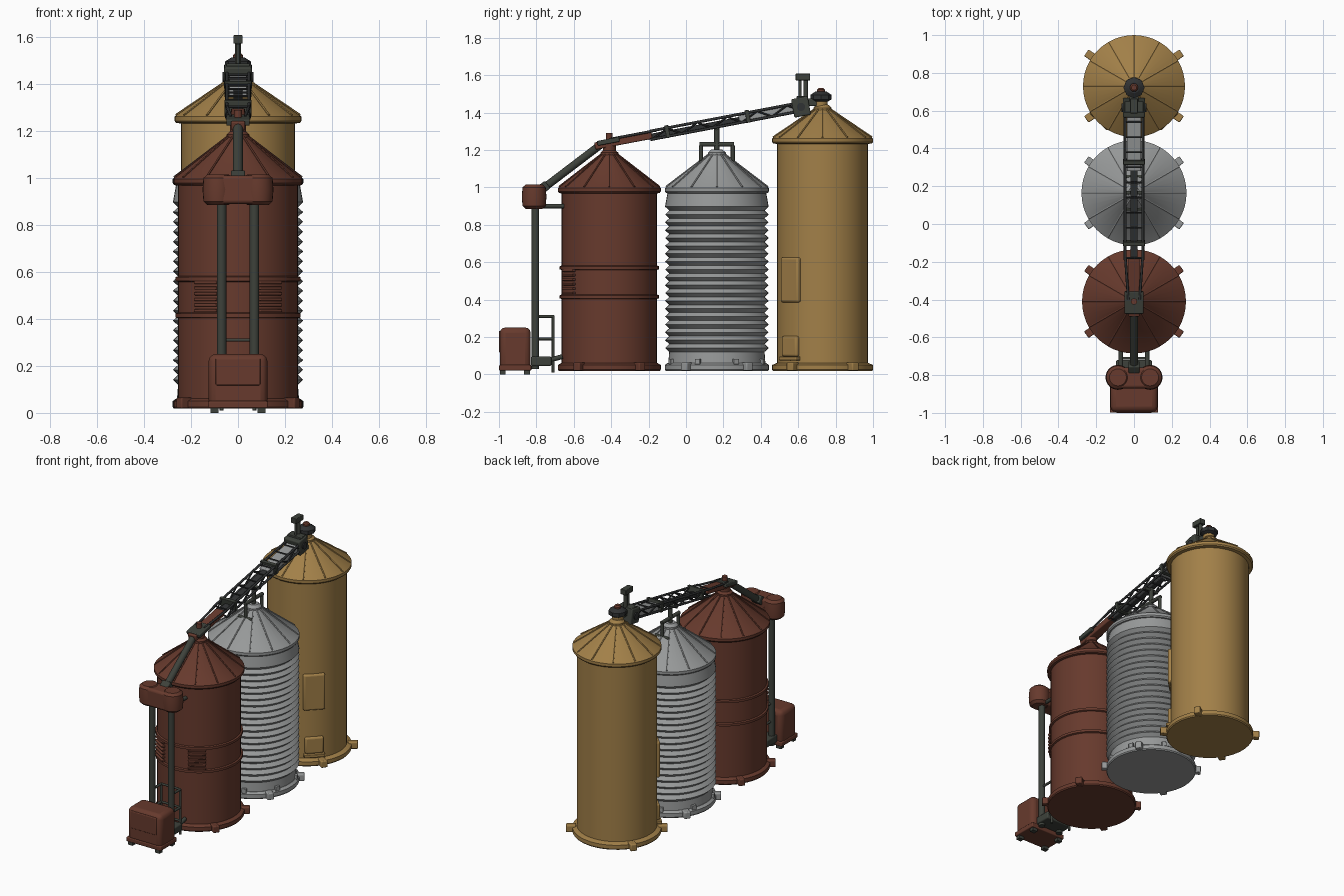
import bpy, bmesh, math
from mathutils import Vector

if "Cube" in bpy.data.objects:
    bpy.data.objects.remove(bpy.data.objects["Cube"])


def mat(name, rgb):
    m = bpy.data.materials.new(name)
    m.diffuse_color = (*rgb, 1)
    m.use_nodes = True
    m.node_tree.nodes["Principled BSDF"].inputs["Base Color"].default_value = m.diffuse_color
    return m


RED = mat("rust red", (0.135, 0.042, 0.026))
GOLD = mat("ochre", (0.36, 0.215, 0.065))
SILVER = mat("galvanised grey", (0.31, 0.32, 0.32))
DARK = mat("dark green grey", (0.047, 0.053, 0.043))
BLACK = mat("charcoal", (0.03, 0.032, 0.033))


def finish(name, bm, m, angle=35, bevel=0):
    bmesh.ops.recalc_face_normals(bm, faces=bm.faces)
    me = bpy.data.meshes.new(name)
    bm.to_mesh(me)
    bm.free()
    me.materials.append(m)
    for p in me.polygons:
        p.use_smooth = True
    me.set_sharp_from_angle(angle=math.radians(angle))
    ob = bpy.data.objects.new(name, me)
    bpy.context.collection.objects.link(ob)
    if bevel:
        b = ob.modifiers.new("bevel", 'BEVEL')
        b.width, b.segments = bevel, 3
    return ob


def lathe(name, profile, y, m, seg=48, x=0):
    """Revolve (radius, z) points about a vertical axis, closing both ends."""
    bm = bmesh.new()
    rings = [[bm.verts.new((x + r * math.cos(2 * math.pi * i / seg),
                            y + r * math.sin(2 * math.pi * i / seg), z))
              for i in range(seg)] for r, z in profile]
    for a, b in zip(rings, rings[1:]):
        for i in range(seg):
            j = (i + 1) % seg
            bm.faces.new((a[i], a[j], b[j], b[i]))
    bm.faces.new(rings[0])
    bm.faces.new(rings[-1])
    return finish(name, bm, m)


def box(name, centre, size, m, bevel=0, turn=0, tilt=0):
    """Box rotated by turn about z and tilt about x."""
    bm = bmesh.new()
    bmesh.ops.create_cube(bm, size=1)
    for v in bm.verts:
        v.co = Vector(a * b for a, b in zip(v.co, size))
    ob = finish(name, bm, m, bevel=bevel)
    ob.location = centre
    ob.rotation_euler = (tilt, 0, turn)
    return ob


def rod(name, p, q, r, m, seg=12):
    p, q = Vector(p), Vector(q)
    bm = bmesh.new()
    bmesh.ops.create_cone(bm, cap_ends=True, segments=seg, radius1=r,
                          radius2=r, depth=(q - p).length)
    ob = finish(name, bm, m, angle=50)
    ob.location = (p + q) / 2
    ob.rotation_mode = 'QUATERNION'
    ob.rotation_quaternion = (q - p).to_track_quat('Z', 'Y')
    return ob


def silo(name, y, m, body, r, eave, apex, re=0.275):
    """Base flange, wall profile, eave, ribbed cone roof and anchor lugs."""
    lathe(name + "_base", [(re - .005, .018), (re, .025), (re, .05), (r, .062)], y, m)
    lathe(name + "_wall", [(r, .03)] + body + [(r, eave - .02)], y, m)
    lathe(name + "_roof", [(r - .01, eave - .035), (re - .006, eave - .03),
                           (re, eave - .022), (re, eave - .004), (re - .008, eave + .003),
                           (.045, apex - .015), (.04, apex)], y, m)
    lathe(name + "_roof_cap", [(.048, apex - .022), (.048, apex - .005), (.03, apex + .012)], y, m, 24)
    for i in range(12):
        a = 2 * math.pi * i / 12
        c, s = math.cos(a), math.sin(a)
        rod(name + "_roof_rib", (c * (re - .006), y + s * (re - .006), eave + .002),
            (c * .042, y + s * .042, apex - .013), .0055, m, 6)
    for a in (35, 145, 215, 325):
        t = math.radians(a)
        box(name + "_anchor_lug", (.278 * math.cos(t), y + .278 * math.sin(t), .042),
            (.06, .042, .045), m, .006, t)


# --- three silos ---
YR, YS, YG = -0.41, 0.165, 0.73
band = [p for z in (.415, .57) for p in ((.255, z - .012), (.265, z - .008),
                                         (.265, z + .008), (.255, z + .012))]
silo("red_silo", YR, RED, band, .255, 1.0, 1.19)
ribs = [(.266 + .011 * math.cos(math.pi * i / 2 + math.pi), .12 + .042 / 4 * i) for i in range(75)]
silo("grey_silo", YS, SILVER, ribs, .262, 1.0, 1.19, .278)
silo("ochre_silo", YG, GOLD, [], .243, 1.265, 1.43, .27)

# seams standing up on the lower wall of the grey silo
for k in range(8):
    t = 2 * math.pi * (k + .5) / 8
    box("grey_silo_clip", (.264 * math.cos(t), YS + .264 * math.sin(t), .068),
        (.02, .03, .03), SILVER, .003, t)

# red silo louvres
for s in (-1, 1):
    t = -math.pi / 2 + s * .56
    for i in range(6):
        box("vent_louvre", (.253 * math.cos(t), YR + .253 * math.sin(t), .435 + i * .024),
            (.028, .11, .013), RED, .004, t)

# ochre silo access hatches on both front quarters
for s in (-1, 1):
    t = -math.pi / 2 + s * math.radians(45)
    for nm, z, h, w in (("upper_hatch", .505, .24, .135), ("lower_hatch", .15, .11, .115)):
        box(nm, (.236 * math.cos(t), YG + .236 * math.sin(t), z), (.04, w, h), GOLD, .012, t)
    box("hatch_step", (.245 * math.cos(t), YG + .245 * math.sin(t), .085), (.045, .13, .02), GOLD, .004, t)

# --- drive housing at the front ---
box("drive_housing", (0, -.913, .138), (.25, .165, .225), RED, .03)
box("drive_housing_panel", (0, -.994, .175), (.19, .012, .115), RED, .005)
box("drive_housing_sill", (0, -.913, .035), (.256, .172, .03), RED, .006)
for s in (-1, 1):
    for y in (-.98, -.85):
        box("housing_foot", (s * .1, y, .012), (.035, .03, .024), DARK)

# --- bucket elevator ---
for s in (-1, 1):
    rod("elevator_leg", (s * .07, -.805, .03), (s * .07, -.805, .92), .02, DARK, 20)
    lathe("elevator_head", [(.045, .885), (.062, .9), (.066, .95), (.062, 1.0), (.045, 1.015)],
          -.812, RED, 24, s * .085)
    rod("head_brace", (s * .07, -.8, .9), (s * .07, -.645, .9), .012, DARK)
    # service frame behind the legs
    x = s * .07
    rod("frame_post", (x, -.71, .01), (x, -.71, .31), .008, DARK)
    rod("frame_top_rail", (x, -.8, .31), (x, -.71, .31), .008, DARK)
    rod("frame_mid_rail", (x, -.8, .19), (x, -.71, .19), .008, DARK)
    rod("boot_chute", (x, -.81, .055), (x, -.66, .095), .013, DARK)
for z in (.1, .19, .31):
    rod("frame_cross_bar", (-.07, -.71, z), (.07, -.71, z), .007, DARK)
box("head_bridge", (0, -.815, .95), (.16, .11, .12), RED, .015)
box("elevator_boot", (0, -.775, .07), (.19, .11, .05), DARK, .008)

# feed spout up to the first roof
rod("feed_spout", (0, -.815, .955), (0, -.46, 1.225), .021, DARK, 20)
box("spout_collar", (0, -.76, 1.0), (.06, .05, .05), DARK, .006, tilt=.65)


# --- inclined conveyor ---
def line(y, dz=0, x=0):
    return (x, y, 1.313 + .19 * y + dz)


TILT = math.atan(.19)
box("conveyor_tail", line(-.335), (.06, .31, .038), RED, .006, tilt=TILT)
box("tail_inlet_collar", line(-.415, .012), (.1, .12, .026), DARK, .005, tilt=TILT)
rod("tail_vent_pipe", (0, YR, 1.19), (0, YR, 1.29), .017, RED, 16)
rod("tail_spout", (0, YR, 1.17), (0, YR, 1.225), .035, RED, 20)
box("conveyor_trough", line(.05, -.006), (.038, .52, .03), BLACK, .004, tilt=TILT)
box("conveyor_belt_cover", line(.43, -.002), (.076, .3, .042), SILVER, .005, tilt=TILT)
for s in (-1, 1):
    x = s * .047
    rod("tail_rail", line(-.4, .022, s * .03), line(-.16, .022, x), .007, BLACK, 8)
    for dz in (-.022, .024):
        rod("truss_chord", line(-.19, dz, x), line(.63, dz, x), .0075, BLACK, 8)
    n = 10
    for i in range(n):
        a, b = -.18 + i * .08, -.1 + i * .08
        d = .022 if i % 2 else -.022
        rod("truss_diagonal", line(a, d, x), line(b, -d, x), .005, BLACK, 6)
for i in range(11):
    y = -.18 + i * .08
    for dz in (-.022, .024):
        rod("truss_cross_bar", line(y, dz, -.047), line(y, dz, .047), .005, BLACK, 6)
for y in (-.1, .33):
    box("truss_bracket", line(y, .004), (.115, .022, .068), DARK, .003, tilt=TILT)

# support arch on the grey silo
for s in (-1, 1):
    y = YS + s * .085
    rod("arch_post", (0, y, 1.09), (0, y, 1.225), .011, DARK)
    rod("arch_cross_foot", (-.05, y, 1.135), (.05, y, 1.135), .009, DARK)
rod("arch_beam", (0, YS - .092, 1.23), (0, YS + .092, 1.23), .012, DARK)
rod("arch_mast", (0, YS, 1.18), (0, YS, 1.33), .014, DARK)
rod("mast_saddle", (-.05, YS, 1.315), (.05, YS, 1.315), .01, DARK)

# --- conveyor head and outlet over the ochre silo ---
box("conveyor_head", line(.615), (.118, .09, .1), DARK, .008, tilt=TILT)
box("head_cover", (0, .62, 1.475), (.1, .06, .025), DARK, .004)
for s in (-1, 1):
    rod("head_bearing", (s * .055, .615, 1.43), (s * .066, .615, 1.43), .022, BLACK, 16)
rod("head_mast", (0, .64, 1.46), (0, .64, 1.59), .013, DARK)
rod("head_mast_brace", (0, .61, 1.46), (0, .61, 1.57), .008, DARK)
box("mast_box", (0, .625, 1.59), (.04, .078, .036), DARK, .004)
box("outlet_link", (0, .675, 1.455), (.05, .09, .04), DARK, .006)
lathe("outlet_neck", [(.035, 1.425), (.035, 1.47)], .722, GOLD, 20)
lathe("outlet_hood", [(.035, 1.458), (.056, 1.47), (.056, 1.495), (.03, 1.512)], .722, BLACK, 8)
lathe("outlet_cap", [(.022, 1.505), (.022, 1.522), (.014, 1.53)], .722, RED, 16)
